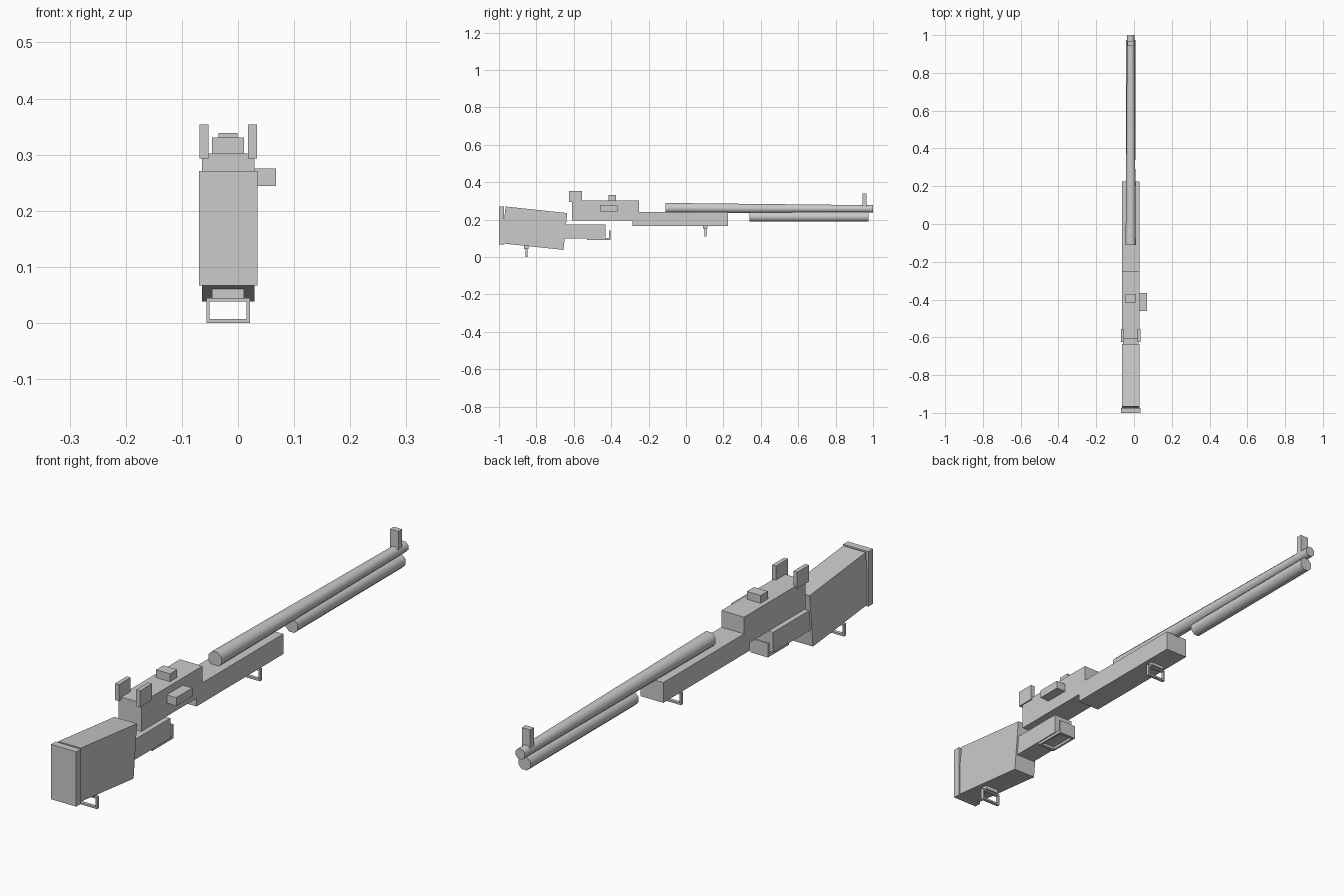
import bpy, bmesh, math
from mathutils import Matrix, Vector

if "Cube" in bpy.data.objects:
    bpy.data.objects.remove(bpy.data.objects["Cube"])

CX = -0.0175  # centre line of the body


def finish(name, bm, smooth=False):
    bmesh.ops.recalc_face_normals(bm, faces=bm.faces)
    me = bpy.data.meshes.new(name)
    bm.to_mesh(me)
    bm.free()
    ob = bpy.data.objects.new(name, me)
    bpy.context.collection.objects.link(ob)
    if smooth:
        bpy.context.view_layer.objects.active = ob
        ob.select_set(True)
        bpy.ops.object.shade_smooth_by_angle(angle=math.radians(50))
        ob.select_set(False)
    return ob


def add_box(bm, x, y, z):
    size = [b - a for a, b in (x, y, z)]
    mid = Vector([(a + b) / 2 for a, b in (x, y, z)])
    bmesh.ops.create_cube(bm, size=1, matrix=Matrix.Translation(mid) @ Matrix.Diagonal((*size, 1)))


def box(name, width, y, z, cx=CX):
    bm = bmesh.new()
    add_box(bm, (cx - width / 2, cx + width / 2), y, z)
    return finish(name, bm)


def prism(name, width, profile):
    # side profile of (y, z) points pushed across x
    bm = bmesh.new()
    f = bm.faces.new([bm.verts.new((CX - width / 2, y, z)) for y, z in profile])
    r = bmesh.ops.extrude_face_region(bm, geom=[f])
    bmesh.ops.translate(bm, vec=(width, 0, 0), verts=[v for v in r["geom"] if isinstance(v, bmesh.types.BMVert)])
    return finish(name, bm)


def tube(name, y0, z0, r0, y1, z1, r1, sides=8):
    # octagonal rod with flats on the sides and top
    bm = bmesh.new()
    rings = []
    for y, z, r in ((y0, z0, r0), (y1, z1, r1)):
        r /= math.cos(math.pi / sides)
        angles = [2 * math.pi * (i + 0.5) / sides for i in range(sides)]
        rings.append([bm.verts.new((CX + r * math.cos(a), y, z + r * math.sin(a))) for a in angles])
    for i in range(sides):
        j = (i + 1) % sides
        bm.faces.new((rings[0][i], rings[0][j], rings[1][j], rings[1][i]))
    for ring in rings:
        bm.faces.new(ring)
    return finish(name, bm, True)


def swivel(name, y, z):
    # hanging rectangular loop with a narrow mounting block
    bm = bmesh.new()
    yr = (y - 0.006, y + 0.006)
    for s in (-1, 1):
        xs = sorted((CX + s * 0.033, CX + s * 0.039))
        add_box(bm, xs, yr, (z, z + 0.045))
    add_box(bm, (CX - 0.039, CX + 0.039), yr, (z, z + 0.007))
    add_box(bm, (CX - 0.039, CX + 0.039), yr, (z + 0.038, z + 0.045))
    add_box(bm, (CX - 0.0285, CX + 0.0285), (y - 0.012, y + 0.012), (z + 0.043, z + 0.066))
    return finish(name, bm)


# Stock and butt pad
prism("stock", 0.093, [(-0.985, 0.073), (-0.655, 0.038), (-0.635, 0.235), (-0.965, 0.27)])
box("butt_pad", 0.104, (-1.0, -0.973), (0.067, 0.271))

# Body
box("receiver", 0.093, (-0.61, -0.25), (0.195, 0.302))
box("forearm", 0.093, (-0.285, 0.225), (0.165, 0.24))
box("grip", 0.08, (-0.65, -0.43), (0.10, 0.175))

# Trigger guard: flat frame under the grip plus an upright front plate
bm = bmesh.new()
for s in (-1, 1):
    add_box(bm, sorted((CX + s * 0.028, CX + s * 0.036)), (-0.53, -0.405), (0.09, 0.101))
for y in (-0.53, -0.417):
    add_box(bm, (CX - 0.036, CX + 0.036), (y, y + 0.012), (0.09, 0.101))
add_box(bm, (CX - 0.036, CX + 0.036), (-0.413, -0.405), (0.09, 0.142))
finish("trigger_guard", bm)

# Barrel and lower tube
tube("barrel", -0.11, 0.262, 0.027, 1.0, 0.258, 0.019)
tube("lower_tube", 0.34, 0.215, 0.025, 0.975, 0.215, 0.025)

# Sights, top block and handle
box("front_sight", 0.034, (0.943, 0.965), (0.265, 0.339))
for side, cx in (("left", -0.061), ("right", 0.026)):
    box("rear_sight_" + side, 0.016, (-0.625, -0.555), (0.293, 0.354), cx)
box("top_block", 0.057, (-0.415, -0.373), (0.295, 0.331))
box("bolt_handle", 0.044, (-0.46, -0.365), (0.244, 0.275), 0.046)

# Sling swivels
swivel("rear_swivel", -0.853, 0.0)
swivel("front_swivel", 0.104, 0.11)
